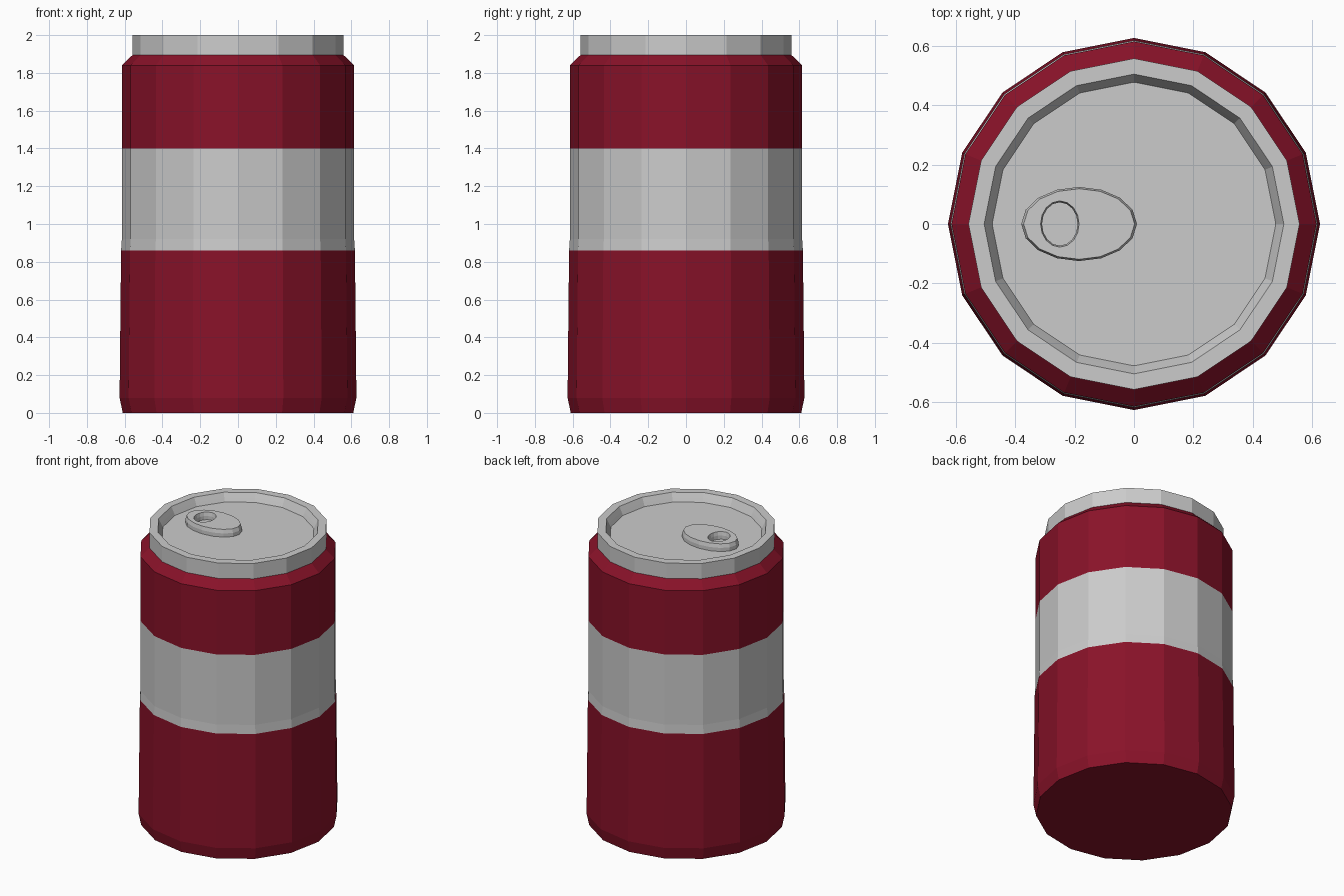
import bpy, bmesh
from math import cos, sin, tau

if "Cube" in bpy.data.objects:
    bpy.data.objects.remove(bpy.data.objects["Cube"])

N = 16

red = bpy.data.materials.new("dark_red")
red.diffuse_color = (0.25, 0.006, 0.022, 1)
red.use_nodes = True
red.node_tree.nodes["Principled BSDF"].inputs["Base Color"].default_value = red.diffuse_color


def loft(name, rings, mat=None, cap_start=False, cap_end=False, closed=False):
    """Skin elliptical rings given as (centre_x, radius_x, radius_y, z)."""
    bm = bmesh.new()
    loops = [[bm.verts.new((cx + rx * cos(tau * i / N), ry * sin(tau * i / N), z))
              for i in range(N)] for cx, rx, ry, z in rings]
    pairs = list(zip(loops, loops[1:]))
    if closed:
        pairs.append((loops[-1], loops[0]))
    for a, b in pairs:
        for i in range(N):
            j = (i + 1) % N
            bm.faces.new((a[i], a[j], b[j], b[i]))
    if cap_start:
        bm.faces.new(loops[0][::-1])
    if cap_end:
        bm.faces.new(loops[-1])
    mesh = bpy.data.meshes.new(name)
    bm.to_mesh(mesh)
    bm.free()
    ob = bpy.data.objects.new(name, mesh)
    bpy.context.collection.objects.link(ob)
    if mat:
        mesh.materials.append(mat)
    return ob


def lathe(name, profile, **kw):
    return loft(name, [(0, r, r, z) for r, z in profile], **kw)


# Can wall: red base, plain band, red shoulder
lathe("lower_body", [(0.61, 0), (0.627, 0.08), (0.619, 0.86)], mat=red, cap_start=True)
lathe("middle_band", [(0.619, 0.86), (0.615, 0.92), (0.615, 1.40)])
lathe("upper_body", [(0.615, 1.40), (0.615, 1.84), (0.558, 1.895)], mat=red)

# Rim with recessed lid
lathe("lid", [(0.558, 1.895), (0.558, 2.0), (0.505, 2.0), (0.49, 1.97), (0.478, 1.945)],
      cap_end=True)

# Pull tab with finger hole
T, H = -0.185, -0.25
loft("pull_tab", [(T, 0.195, 0.125, 1.94), (T, 0.195, 0.125, 1.97), (T, 0.187, 0.119, 1.995),
                  (H, 0.065, 0.078, 1.995), (H, 0.06, 0.073, 1.97), (H, 0.06, 0.073, 1.94)],
     closed=True)
